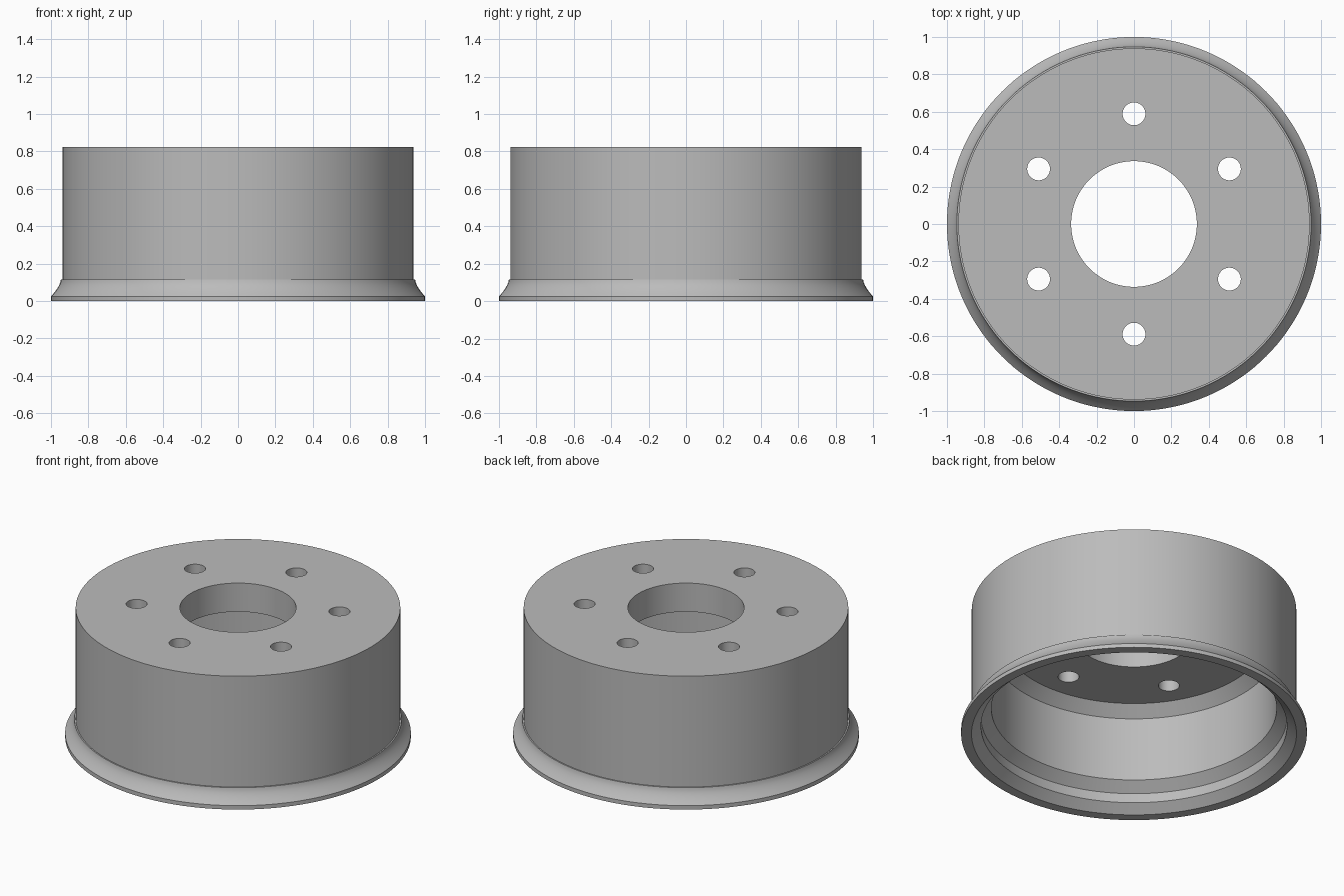
import bpy, bmesh, math

if "Cube" in bpy.data.objects:
    bpy.data.objects.remove(bpy.data.objects["Cube"], do_unlink=True)

SEGMENTS = 144
HEIGHT = 0.823

# Plain grey metal
metal = bpy.data.materials.new("grey_metal")
metal.use_nodes = True
grey = (0.5, 0.5, 0.5, 1)
metal.diffuse_color = grey
metal.node_tree.nodes["Principled BSDF"].inputs["Base Color"].default_value = grey


def lathe(name, profile):
    """Spin a closed (radius, height) profile around z."""
    bm = bmesh.new()
    rings = []
    for i in range(SEGMENTS):
        a = math.tau * i / SEGMENTS
        rings.append([bm.verts.new((r * math.cos(a), r * math.sin(a), z)) for r, z in profile])
    for i, ring in enumerate(rings):
        after = rings[(i + 1) % SEGMENTS]
        for j in range(len(profile)):
            k = (j + 1) % len(profile)
            bm.faces.new((ring[j], after[j], after[k], ring[k]))
    bmesh.ops.recalc_face_normals(bm, faces=bm.faces)
    mesh = bpy.data.meshes.new(name)
    bm.to_mesh(mesh)
    bm.free()
    obj = bpy.data.objects.new(name, mesh)
    bpy.context.collection.objects.link(obj)
    obj.data.materials.append(metal)
    return obj


# Concave flare of the flange, from the rim up to the small ledge
flare = [(0.947 + 0.053 * (1 - t / 6) ** 1.6, 0.025 + 0.09 * t / 6) for t in range(7)]
outside = [(1, 0)] + flare + [(0.939, 0.115), (0.939, HEIGHT)]
# Centre bore, then the stepped inside of the drum down to the rim
inside = [(0.336, HEIGHT), (0.336, 0.64), (0.76, 0.64), (0.825, 0.575),
          (0.825, 0.167), (0.885, 0.11), (0.885, 0.05), (0.94, 0)]
drum = lathe("brake_drum", outside + inside)

# Six bolt holes through the top plate
bm = bmesh.new()
for i in range(6):
    a = math.radians(30 + 60 * i)
    made = bmesh.ops.create_cone(bm, cap_ends=True, segments=48, radius1=0.061,
                                 radius2=0.061, depth=0.5)
    bmesh.ops.translate(bm, verts=made["verts"],
                        vec=(0.589 * math.cos(a), 0.589 * math.sin(a), 0.73))
mesh = bpy.data.meshes.new("bolt_hole_cutter")
bm.to_mesh(mesh)
bm.free()
cutter = bpy.data.objects.new("bolt_hole_cutter", mesh)
cutter.data.materials.append(metal)
bpy.context.collection.objects.link(cutter)
cutter.hide_render = True

cut = drum.modifiers.new("bolt_holes", 'BOOLEAN')
cut.operation = 'DIFFERENCE'
cut.solver = 'EXACT'
cut.object = cutter
bpy.context.view_layer.objects.active = drum
drum.select_set(True)
bpy.ops.object.modifier_apply(modifier=cut.name)
bpy.data.objects.remove(cutter, do_unlink=True)

# Smooth round walls with crisp edges
bpy.ops.object.shade_smooth_by_angle(angle=math.radians(25))
